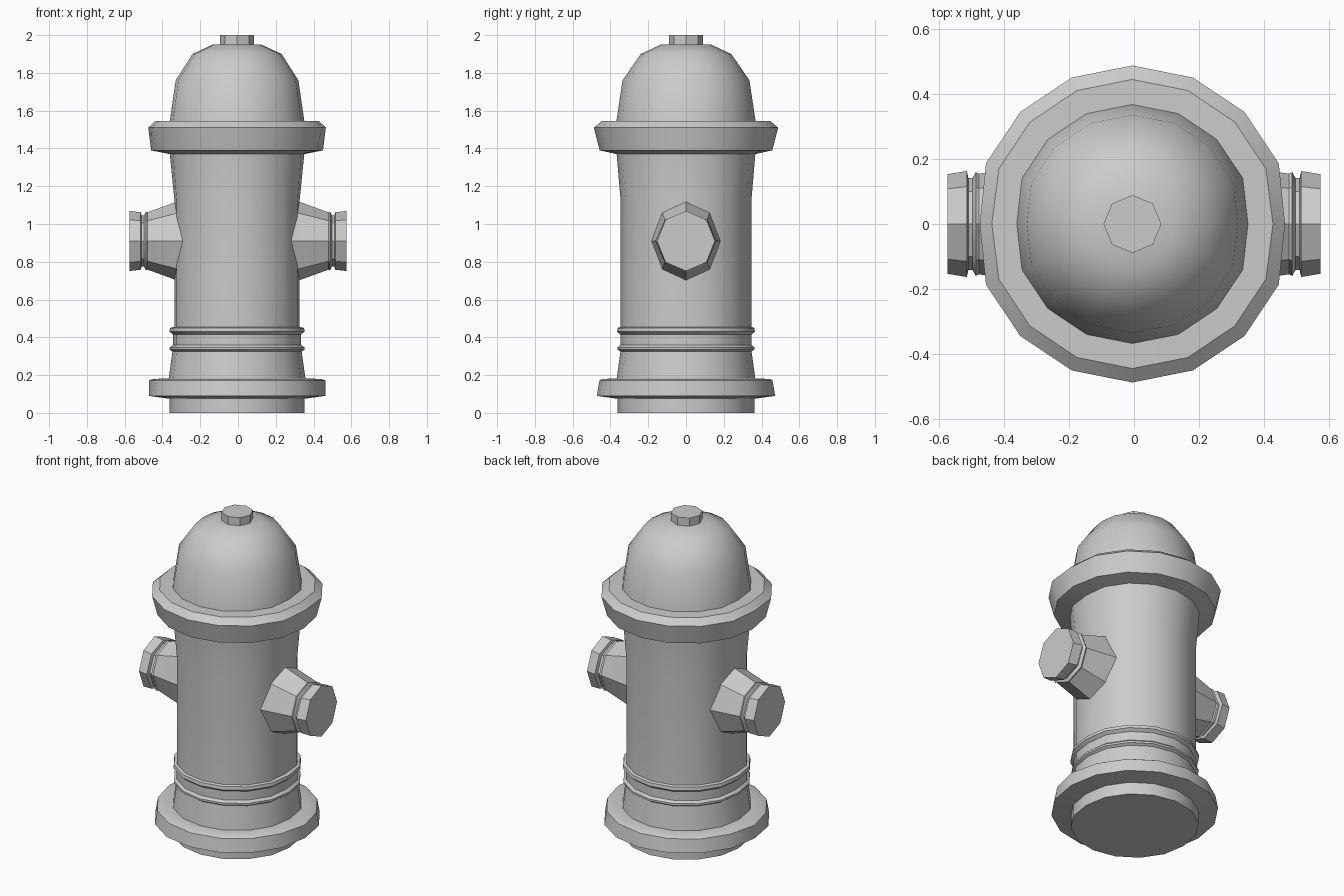
import bpy, bmesh
from math import cos, sin, pi, radians

if "Cube" in bpy.data.objects:
    bpy.data.objects.remove(bpy.data.objects["Cube"])


def loft(name, rings, sides, place):
    """Skin closed elliptical rings (position, radius_a, radius_b) and cap both ends."""
    bm = bmesh.new()
    loops = []
    for t, a, b in rings:
        loops.append([bm.verts.new(place(t, a, b, 2 * pi * i / sides)) for i in range(sides)])
    for lo, hi in zip(loops, loops[1:]):
        for i in range(sides):
            j = (i + 1) % sides
            bm.faces.new((lo[i], lo[j], hi[j], hi[i]))
    bm.faces.new(loops[0])
    bm.faces.new(loops[-1])
    bmesh.ops.recalc_face_normals(bm, faces=bm.faces)
    mesh = bpy.data.meshes.new(name)
    bm.to_mesh(mesh)
    bm.free()
    obj = bpy.data.objects.new(name, mesh)
    bpy.context.collection.objects.link(obj)
    bpy.ops.object.select_all(action='DESELECT')
    obj.select_set(True)
    bpy.context.view_layer.objects.active = obj
    bpy.ops.object.shade_smooth_by_angle(angle=radians(35))
    return obj


def upright(z, r, side_r, ang):
    # round ring whose two vertices on the x axis are pulled in to side_r
    k = side_r if abs(sin(ang)) < 0.01 else r
    return (k * cos(ang) - 0.005, r * sin(ang), z)


# barrel, base flange, bands, bonnet flange and dome as one turned profile: z, radius, side radius
barrel = [
    (0.00, 0.362, 0.358), (0.075, 0.362, 0.358),
    (0.09, 0.472, 0.467), (0.172, 0.458, 0.467), (0.18, 0.445, 0.445),
    (0.182, 0.367, 0.362), (0.325, 0.347, 0.342),
    (0.335, 0.362, 0.357), (0.347, 0.362, 0.357), (0.36, 0.347, 0.338),
    (0.415, 0.347, 0.338), (0.43, 0.365, 0.358), (0.45, 0.362, 0.355),
    (0.455, 0.346, 0.331), (1.12, 0.346, 0.331), (1.37, 0.367, 0.356),
    (1.39, 0.457, 0.455), (1.51, 0.488, 0.470), (1.545, 0.445, 0.433),
    (1.546, 0.368, 0.356), (1.76, 0.336, 0.325), (1.90, 0.240, 0.236),
    (1.95, 0.132, 0.128)]
loft("hydrant_barrel", barrel, 16, upright)

# operating nut on top
loft("top_nut", [(1.93, 0.089, 0.089), (2.0, 0.089, 0.089)], 8, upright)

# side outlets with caps: x, radius in y, radius in z
outlet = [
    (0.26, 0.185, 0.230), (0.335, 0.175, 0.204), (0.478, 0.155, 0.152),
    (0.487, 0.160, 0.157), (0.497, 0.142, 0.135), (0.510, 0.142, 0.135),
    (0.515, 0.163, 0.152), (0.575, 0.153, 0.159)]
for side, label in ((1, "right"), (-1, "left")):
    loft(label + "_outlet", outlet, 8,
         lambda x, ry, rz, ang, s=side: (s * x, ry * cos(ang), 0.91 + rz * sin(ang)))
